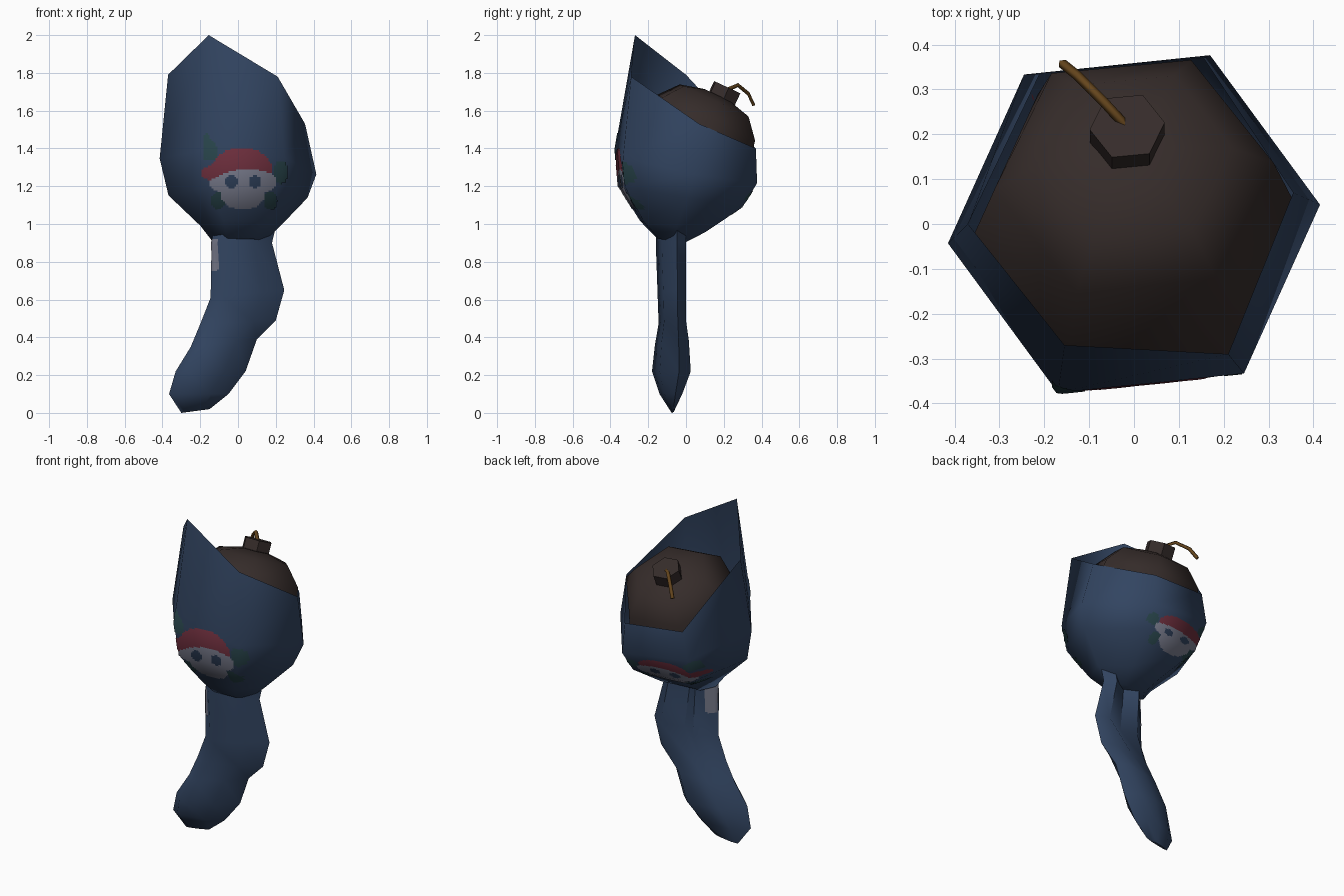
import bpy, bmesh, math
from mathutils import Vector, Matrix
from mathutils.bvhtree import BVHTree

cube = bpy.data.objects.get("Cube")
if cube:
    bpy.data.objects.remove(cube, do_unlink=True)


def material(name, rgb):
    m = bpy.data.materials.new(name)
    m.use_nodes = True
    color = (*rgb, 1)
    m.diffuse_color = color
    bsdf = m.node_tree.nodes["Principled BSDF"]
    bsdf.inputs["Base Color"].default_value = color
    bsdf.inputs["Roughness"].default_value = 0.9
    return m


BLUE = material("sock blue", (0.032, 0.059, 0.12))
IRON = material("bomb iron", (0.036, 0.025, 0.023))
ROPE = material("fuse brown", (0.13, 0.06, 0.012))
RED = material("print red", (0.15, 0.027, 0.045))
PALE = material("print pale", (0.19, 0.2, 0.265))
GREEN = material("print green", (0.02, 0.055, 0.066))


def make(name, bm, mats, sharp_angle=180):
    me = bpy.data.meshes.new(name)
    for f in bm.faces:
        f.smooth = True
    for e in bm.edges:
        e.smooth = e.calc_face_angle(0) < math.radians(sharp_angle)
    bm.to_mesh(me)
    for m in mats:
        me.materials.append(m)
    ob = bpy.data.objects.new(name, me)
    bpy.context.scene.collection.objects.link(ob)
    return me


def loft(rings, cap_start=False, cap_end=False):
    """Skin a list of equally sized point rings."""
    bm = bmesh.new()
    rows = [[bm.verts.new(p) for p in r] for r in rings]
    n = len(rows[0])
    for a, b in zip(rows, rows[1:]):
        for i in range(n):
            j = (i + 1) % n
            bm.faces.new((a[i], a[j], b[j], b[i]))
    if cap_start:
        bm.faces.new(rows[0][::-1])
    if cap_end:
        bm.faces.new(rows[-1])
    bmesh.ops.recalc_face_normals(bm, faces=bm.faces)
    return bm


# Sock pouch: hexagonal rings leaning back, open slanted rim
def hexagon(cx, cy, rx, ry, z, slope_x, slope_y):
    pts = []
    for i in range(6):
        a = math.radians(6 + 60 * i)
        x, y = cx + rx * math.cos(a), cy + ry * math.sin(a)
        pts.append((x, y, z + slope_x * x + slope_y * y))
    return pts


rim = [(0.355, 0.07, 1.53), (0.155, 0.37, 1.40), (-0.21, 0.335, 1.43),
       (-0.37, 0, 1.79), (-0.155, -0.27, 2.0), (0.21, -0.29, 1.78)]
pouch_bm = loft([
    hexagon(0, -0.08, 0.14, 0.08, 0.9, 0, -0.15),
    hexagon(0.01, -0.07, 0.21, 0.19, 0.975, 0, -0.17),
    hexagon(0, -0.03, 0.37, 0.36, 1.14, 0, -0.17),
    hexagon(0, 0, 0.417, 0.412, 1.305, -0.08, -0.2),
    rim], cap_start=True)
pouch_tree = BVHTree.FromBMesh(pouch_bm)
make("sock_pouch", pouch_bm, [BLUE])

# Hanging sock foot: left edge, right edge, front and back depth, fold depth per ring
foot_rings = [(-0.13, 0.98, 0.2, 0.985, -0.16, 0, 0.05), (-0.14, 0.9, 0.18, 0.9, -0.16, 0, 0.06),
              (-0.145, 0.61, 0.245, 0.65, -0.15, 0, 0.05), (-0.2, 0.47, 0.2, 0.49, -0.145, 0, 0.01),
              (-0.25, 0.35, 0.1, 0.39, -0.165, 0.015, 0), (-0.33, 0.22, 0.04, 0.22, -0.18, 0.025, 0),
              (-0.365, 0.1, -0.05, 0.1, -0.14, -0.02, 0), (-0.3, 0, -0.15, 0.02, -0.078, -0.062, 0)]


def foot_section(lx, lz, rx, rz, front, back, fold):
    """Skewed leaf: left edge sits forward, right edge sits back."""
    left, right = Vector((lx, 0, lz)), Vector((rx, 0, rz))
    depth = back - front
    layout = [(0, front + 0.28 * depth), (0.16, front), (0.7, front + 0.2 * depth),
              (1, front + 0.7 * depth), (0.82, back), (0.5, back - 0.05 * depth - fold),
              (0.28, back - 0.1 * depth)]
    return [left.lerp(right, t) + Vector((0, y, 0)) for t, y in layout]


foot_bm = loft([foot_section(*r) for r in foot_rings], True, True)
foot_tree = BVHTree.FromBMesh(foot_bm)
make("sock_foot", foot_bm, [BLUE], sharp_angle=60)


# Bomb: upper half of a six-sided ball, tilted back
def lean(degrees):
    return Matrix.Rotation(math.radians(-degrees), 4, 'X')


def ball_ring(radius, height, tilt):
    seat = Matrix.Translation((0, 0, 1.335)) @ lean(tilt)
    return [seat @ Vector((radius * math.cos(a), radius * math.sin(a), height))
            for a in (math.radians(6 + 60 * i) for i in range(6))]


make("bomb", loft([ball_ring(*r) for r in [(0.365, 0, 12), (0.313, 0.252, 25),
                                           (0.22, 0.352, 25), (0.08, 0.385, 25)]],
                  cap_end=True), [IRON])

# Bomb neck: short hexagonal plug
plug = bmesh.new()
bmesh.ops.create_cone(plug, cap_ends=True, segments=6, radius1=0.084, radius2=0.084, depth=0.12,
                      matrix=Matrix.Translation((-0.015, 0.193, 1.67)) @ lean(25)
                      @ Matrix.Rotation(math.radians(96), 4, 'Z'))
make("bomb_neck", plug, [IRON], sharp_angle=30)

# Fuse: thin bent cord
cu = bpy.data.curves.new("fuse", 'CURVE')
cu.dimensions = '3D'
cu.bevel_depth = 0.011
cu.bevel_resolution = 0
cu.use_fill_caps = True
sp = cu.splines.new('POLY')
path = [(-0.015, 0.215, 1.71), (-0.07, 0.275, 1.735), (-0.125, 0.33, 1.69), (-0.16, 0.358, 1.63)]
sp.points.add(len(path) - 1)
for point, co in zip(sp.points, path):
    point.co = (*co, 1)
cu.materials.append(ROPE)
bpy.context.scene.collection.objects.link(bpy.data.objects.new("fuse", cu))


# Printed patches: thin sheets wrapped on the cloth, coloured by a rule
def wrap_print(name, tree, origin, across, up, direction, size, rule, mats):
    step = 0.01
    origin, across, up, direction = map(Vector, (origin, across, up, direction))
    bm = bmesh.new()
    cache = {}

    def corner(i, j):
        if (i, j) not in cache:
            start = origin + across * (i * step) + up * (j * step)
            hit, normal, _, _ = tree.ray_cast(start, direction)
            if hit is not None:
                side = -1 if normal.dot(direction) > 0 else 1
                hit = bm.verts.new(hit + normal * side * 0.0035)
            cache[i, j] = hit
        return cache[i, j]

    for i in range(round(size[0] / step)):
        for j in range(round(size[1] / step)):
            kind = rule((i + 0.5) * step, (j + 0.5) * step)
            if kind is None:
                continue
            quad = [corner(i, j), corner(i + 1, j), corner(i + 1, j + 1), corner(i, j + 1)]
            if all(quad):
                face = bm.faces.new(quad)
                face.material_index = kind
                face.normal_update()
                if face.normal.dot(direction) > 0:
                    face.normal_flip()
    return make(name, bm, mats)


def oval(u, v, cu, cv, ru, rv):
    return ((u - cu) / ru) ** 2 + ((v - cv) / rv) ** 2 < 1


def face_rule(u, v):
    """Skull with bandana and leaves; u from -0.22 and v from 1.06."""
    x, z = u - 0.22, v + 1.06
    brow = 1.29 - 1.5 * (x - 0.05) ** 2
    if z > brow and (oval(x, z, 0.02, 1.27, 0.165, 0.135) or oval(x, z, -0.14, 1.27, 0.05, 0.04)):
        return 1
    if oval(x, z, -0.035, 1.225, 0.033, 0.033) or oval(x, z, 0.09, 1.225, 0.033, 0.033):
        return None
    if z <= brow and (oval(x, z, 0.025, 1.225, 0.18, 0.075) or oval(x, z, 0.025, 1.15, 0.115, 0.07)):
        return 0
    if abs(x + 0.145) < 0.035 and 1.34 < z < 1.48 - 1.3 * abs(x + 0.165):
        return 2
    leaves = [(0.225, 1.275, 0.038, 0.06), (-0.105, 1.125, 0.035, 0.045), (0.17, 1.125, 0.035, 0.045)]
    if any(oval(x, z, *leaf) for leaf in leaves):
        return 2
    return None


prints = [PALE, RED, GREEN]
for name, origin, up, direction in [("front_print", (-0.22, -1, 1.06), (0, 0, 1), (0, 1, 0)),
                                    ("back_print", (-0.31, 1, 1.04), (0, 0, 0.5), (0, -1, 0))]:
    sheet = wrap_print(name, pouch_tree, origin, (1, 0, 0), up, direction,
                       (0.5, 0.42), face_rule, prints)
    # Round the shading so the print follows the smooth pouch
    middle = Vector((0, 0, 1.3))
    sheet.normals_split_custom_set_from_vertices([(v.co - middle).normalized() for v in sheet.vertices])

wrap_print("foot_print", foot_tree, (-1, -0.145, 0.75), (0, 1, 0), (0, 0, 1), (1, 0, 0), (0.09, 0.17),
           lambda u, v: 0 if v > 0.04 or oval(u, v, 0.045, 0.04, 0.055, 0.05) else None, [PALE])
